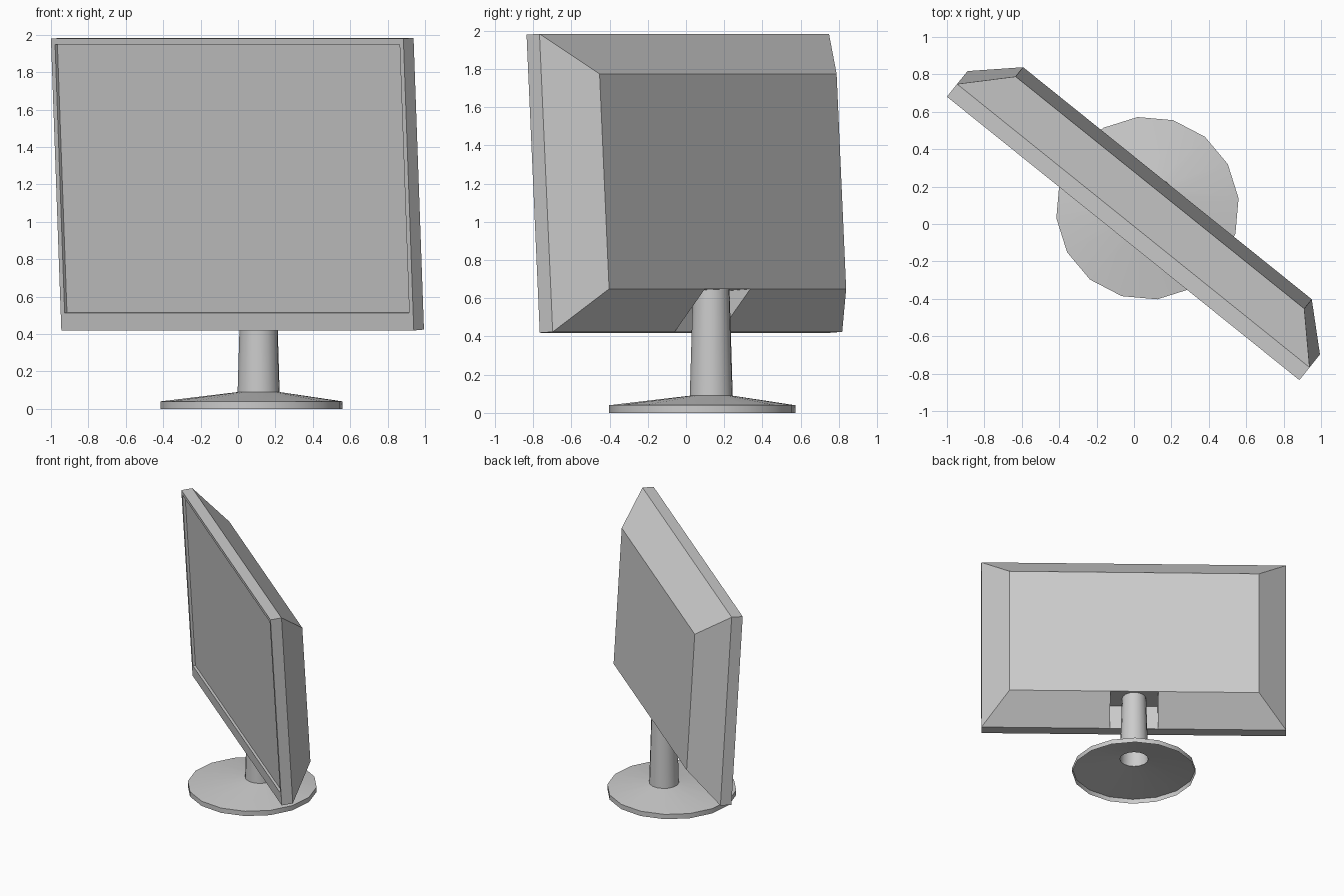
import bpy, bmesh
from math import radians, cos, sin, pi
from mathutils import Matrix

if "Cube" in bpy.data.objects:
    bpy.data.objects.remove(bpy.data.objects["Cube"])

TURN = Matrix.Rotation(radians(-38.8), 4, 'Z')     # whole model is swivelled
TILT = Matrix.Translation((0.003, -0.0075, 0.419)) @ Matrix.Rotation(radians(3.26), 4, 'X')


def loft(name, rings, matrix, cap_start=False, cap_end=False):
    """Skin a list of equal-length point rings with quads."""
    bm = bmesh.new()
    vr = [[bm.verts.new(p) for p in ring] for ring in rings]
    n = len(vr[0])
    for a, b in zip(vr, vr[1:]):
        for i in range(n):
            j = (i + 1) % n
            bm.faces.new((a[i], a[j], b[j], b[i]))
    if cap_start:
        bm.faces.new(vr[0][::-1])
    if cap_end:
        bm.faces.new(vr[-1])
    bmesh.ops.recalc_face_normals(bm, faces=bm.faces)
    mesh = bpy.data.meshes.new(name)
    bm.to_mesh(mesh)
    bm.free()
    obj = bpy.data.objects.new(name, mesh)
    obj.matrix_world = matrix
    bpy.context.collection.objects.link(obj)
    return obj


def rect(half, depth, low, high):
    return [(-half, depth, low), (half, depth, low), (half, depth, high), (-half, depth, high)]


def circle(radius, y, z, n=16):
    return [(0.003 + radius * cos(2 * pi * i / n), y + radius * sin(2 * pi * i / n), z)
            for i in range(n)]


def activate(obj):
    bpy.ops.object.select_all(action='DESELECT')
    obj.select_set(True)
    bpy.context.view_layer.objects.active = obj


# Display housing: recessed screen, bezel, slab edge, sloped back
housing = loft("display_housing", [
    rect(1.182, 0.02, 0.095, 1.5325),
    rect(1.182, 0.0, 0.095, 1.5325),
    rect(1.209, 0.0, 0.0, 1.5625),
    rect(1.209, 0.087, 0.0, 1.5625),
    rect(0.99, 0.302, 0.213, 1.34),
], TURN @ TILT, True, True)

# Notch in the lower back slope where the post enters
cutter = loft("notch_cutter", [
    rect(0.19, 0.0875, -0.1, 0.2125),
    rect(0.19, 0.5, -0.1, 0.2125),
], TURN @ TILT, True, True)
cutter.hide_render = True
cut = housing.modifiers.new("notch", 'BOOLEAN')
cut.operation = 'DIFFERENCE'
cut.solver = 'EXACT'
cut.object = cutter
activate(housing)
bpy.ops.object.modifier_apply(modifier=cut.name)
bpy.data.objects.remove(cutter)

# Foot: open shell with a rim and an off-centre cone rising to the post
foot = loft("foot", [
    circle(0.49, 0.111, 0.0),
    circle(0.49, 0.111, 0.04),
    circle(0.113, 0.172, 0.09),
], TURN)

# Tapered post, open at the bottom
post = loft("post", [
    circle(0.113, 0.172, 0.09),
    circle(0.096, 0.172, 0.655),
], TURN, False, True)

for part in (foot, post):
    activate(part)
    bpy.ops.object.shade_smooth_by_angle(angle=radians(30))
